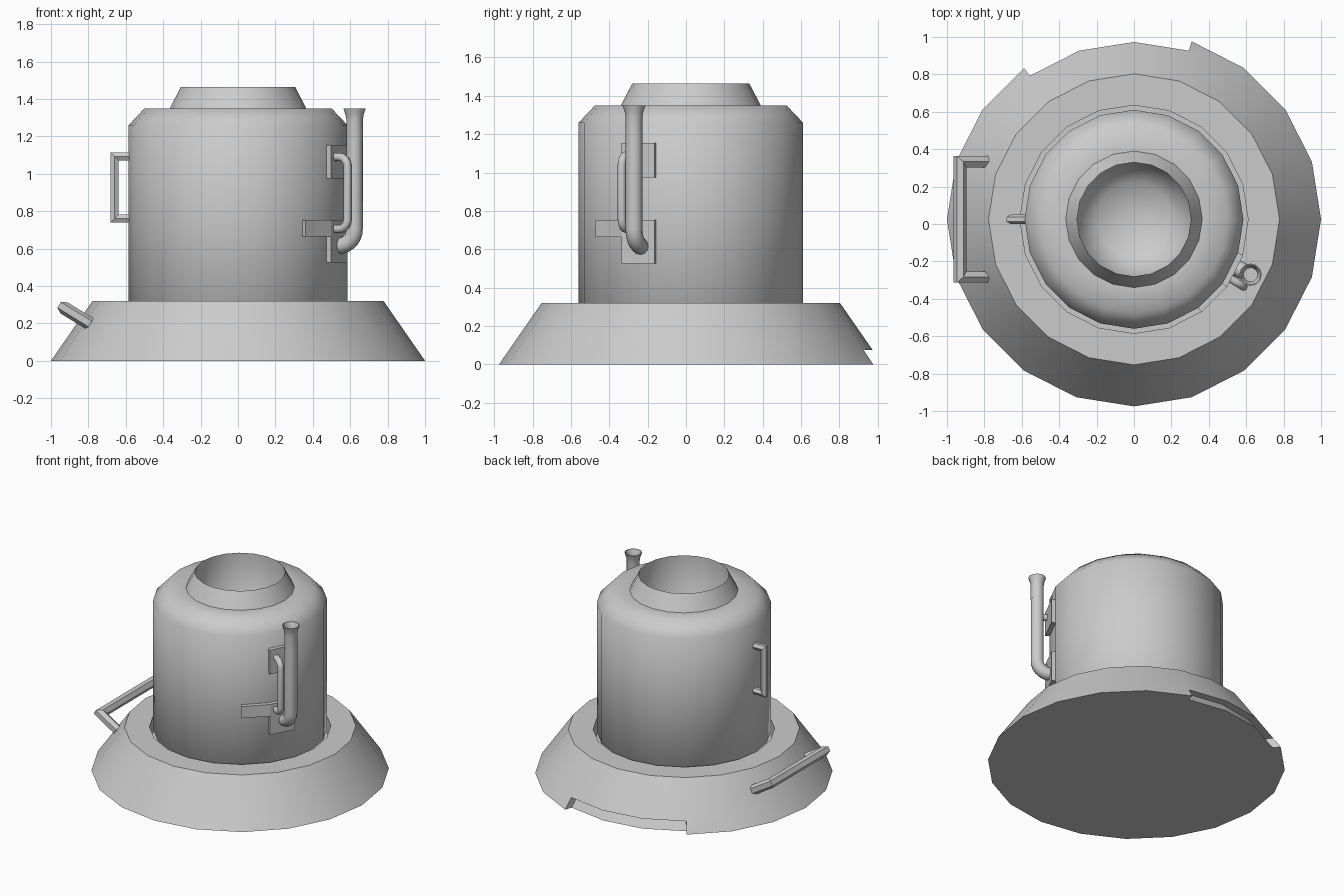
import bpy, bmesh
from math import cos, sin, pi, radians
from mathutils import Vector

if "Cube" in bpy.data.objects:
    bpy.data.objects.remove(bpy.data.objects["Cube"])

CY = 0.025          # y of the main vertical axis
SEG = 20            # sides of the round parts


def polar(r, deg, z):
    a = radians(deg)
    return Vector((r * cos(a), CY + r * sin(a), z))


def finish(name, bm, angle):
    bmesh.ops.recalc_face_normals(bm, faces=bm.faces)
    me = bpy.data.meshes.new(name)
    bm.to_mesh(me)
    bm.free()
    me.shade_smooth()
    me.set_sharp_from_angle(angle=radians(angle))
    ob = bpy.data.objects.new(name, me)
    bpy.context.collection.objects.link(ob)
    return ob


def bridge(bm, a, b):
    n = len(a)
    for i in range(n):
        j = (i + 1) % n
        bm.faces.new((a[i], a[j], b[j], b[i]))


def lathe(name, profile, centre, n, angle):
    """Closed solid of revolution; first and last ring are capped."""
    bm = bmesh.new()
    rings = [[bm.verts.new((centre[0] + r * cos(2 * pi * i / n),
                            centre[1] + r * sin(2 * pi * i / n), z))
              for i in range(n)] for r, z in profile]
    for a, b in zip(rings, rings[1:]):
        bridge(bm, a, b)
    bm.faces.new(rings[0])
    bm.faces.new(rings[-1])
    return finish(name, bm, angle)


def sweep(name, origin, e1, e2, path, radius, n, phase=0.0, angle=40):
    """Mitred tube along a 2D path in the plane origin + s*e1 + t*e2."""
    e1, e2 = Vector(e1).normalized(), Vector(e2).normalized()
    e3 = e1.cross(e2)
    pts = [Vector(p) for p in path]
    bm = bmesh.new()
    rings = []
    for i, p in enumerate(pts):
        d0 = (p - pts[i - 1]).normalized() if i else None
        d1 = (pts[i + 1] - p).normalized() if i < len(pts) - 1 else None
        d0, d1 = d0 or d1, d1 or d0
        t = (d0 + d1).normalized()
        stretch = 1 / t.dot(d1)
        nrm = Vector((-t.y, t.x)) * stretch
        ring = []
        for k in range(n):
            a = 2 * pi * k / n + phase
            q = p + nrm * radius * cos(a)
            ring.append(bm.verts.new(Vector(origin) + e1 * q.x + e2 * q.y
                                     + e3 * radius * sin(a)))
        rings.append(ring)
    for a, b in zip(rings, rings[1:]):
        bridge(bm, a, b)
    bm.faces.new(rings[0])
    bm.faces.new(rings[-1])
    return finish(name, bm, angle)


def arc(cx, cy, r, a0, a1, n=5):
    return [(cx + r * cos(radians(a0 + (a1 - a0) * i / n)),
             cy + r * sin(radians(a0 + (a1 - a0) * i / n))) for i in range(n + 1)]


def base():
    """Flared foot with a recess for the body and a notch at the back rim."""
    bm = bmesh.new()
    step = 360 / SEG

    def ring(r, z, ids=range(SEG)):
        return {i: bm.verts.new(polar(r, i * step, z)) for i in ids}

    notch = range(4, 8)                       # rim corners 72 to 126 degrees
    low, mid = ring(1.0, 0), ring(0.948, 0.075)
    in_low, in_mid = ring(0.945, 0, notch), ring(0.893, 0.075, notch)
    for i in range(SEG):
        j = (i + 1) % SEG
        if i in notch and j in notch:
            bm.faces.new((in_low[i], in_low[j], in_mid[j], in_mid[i]))
            bm.faces.new((in_mid[i], in_mid[j], mid[j], mid[i]))
        else:
            bm.faces.new((low[i], low[j], mid[j], mid[i]))
    for i in (notch[0], notch[-1]):
        bm.faces.new((low[i], in_low[i], in_mid[i], mid[i]))
    rings = [list(mid.values())] + [list(ring(r, z).values()) for r, z in
             ((0.778, 0.32), (0.61, 0.32), (0.61, 0.2))]
    for a, b in zip(rings, rings[1:]):
        bridge(bm, a, b)
    bm.faces.new(rings[-1])
    bottom = []
    for i in range(SEG):
        if i == notch[0]:
            bottom += [low[i], in_low[i]]
        elif i == notch[-1]:
            bottom += [in_low[i], low[i]]
        else:
            bottom.append(in_low[i] if i in notch else low[i])
    bm.faces.new(bottom)
    loose = [v for v in bm.verts if not v.link_faces]
    bmesh.ops.delete(bm, geom=loose, context='VERTS')
    finish("base", bm, 40)


def plate(name, a0, a1, z0, z1):
    """Flat pad lying on one facet of the body."""
    bm = bmesh.new()
    lo, hi = [[bm.verts.new(polar(r, a, z)) for r, a in
               ((0.575, a0), (0.615, a0), (0.615, a1), (0.575, a1))]
              for z in (z0, z1)]
    bridge(bm, lo, hi)
    bm.faces.new(lo)
    bm.faces.new(hi)
    finish(name, bm, 20)


base()

# Body with rounded shoulders, tapered neck and open well
lathe("body", [(0.5, 0.22), (0.585, 0.3), (0.585, 1.26), (0.5, 1.35),
               (0.365, 1.35), (0.305, 1.465), (0.305, 1.1), (0.2, 1.0),
               (0.05, 0.97)], (0, CY), SEG, 55)

# Mounting pads on the right front facets
plate("upper_pad", -36, -18, 0.975, 1.155)
plate("lower_pad", -36, -18, 0.525, 0.752)
plate("lower_pad_arm", -54, -36, 0.665, 0.752)

# Carry handles on the left: small one on the body, large one on the base
sweep("body_handle", (0, CY, 0), (1, 0, 0), (0, 0, 1),
      [(-0.57, 0.76), (-0.66, 0.76), (-0.66, 1.093), (-0.57, 1.093)],
      0.025, 6, pi / 2, 20)
sweep("base_handle", (-0.79, CY, 0.197), (-0.16, 0, 0.098), (0, 1, 0),
      [(0, -0.308), (0.165, -0.308), (0.165, 0.308), (0, 0.308)],
      0.035, 6, pi / 2, 20)

# Tall flared pipe rising from the lower pad
A1 = -25.4
d1 = polar(1, A1, 0) - Vector((0, CY, 0))
sweep("pipe", (0, CY, 0), d1, (0, 0, 1),
      [(0.59, 0.615)] + arc(0.6, 0.705, 0.09, -80, 0, 6) + [(0.69, 1.19)],
      0.044, 12)
c = polar(0.69, A1, 0)
lathe("pipe_mouth", [(0.03, 1.18), (0.044, 1.18), (0.044, 1.29), (0.048, 1.315),
                     (0.06, 1.35), (0.054, 1.35), (0.037, 1.31), (0.037, 1.2),
                     (0.01, 1.2)], c, 12, 40)

# Thin bypass tube between the two pads
d2 = polar(1, -31.6, 0) - Vector((0, CY, 0))
sweep("bypass_tube", (0, CY, 0), d2, (0, 0, 1),
      [(0.58, 0.705)] + arc(0.637, 0.755, 0.05, -90, 0, 4)
      + arc(0.637, 1.04, 0.05, 0, 90, 4) + [(0.58, 1.09)], 0.022, 10)
